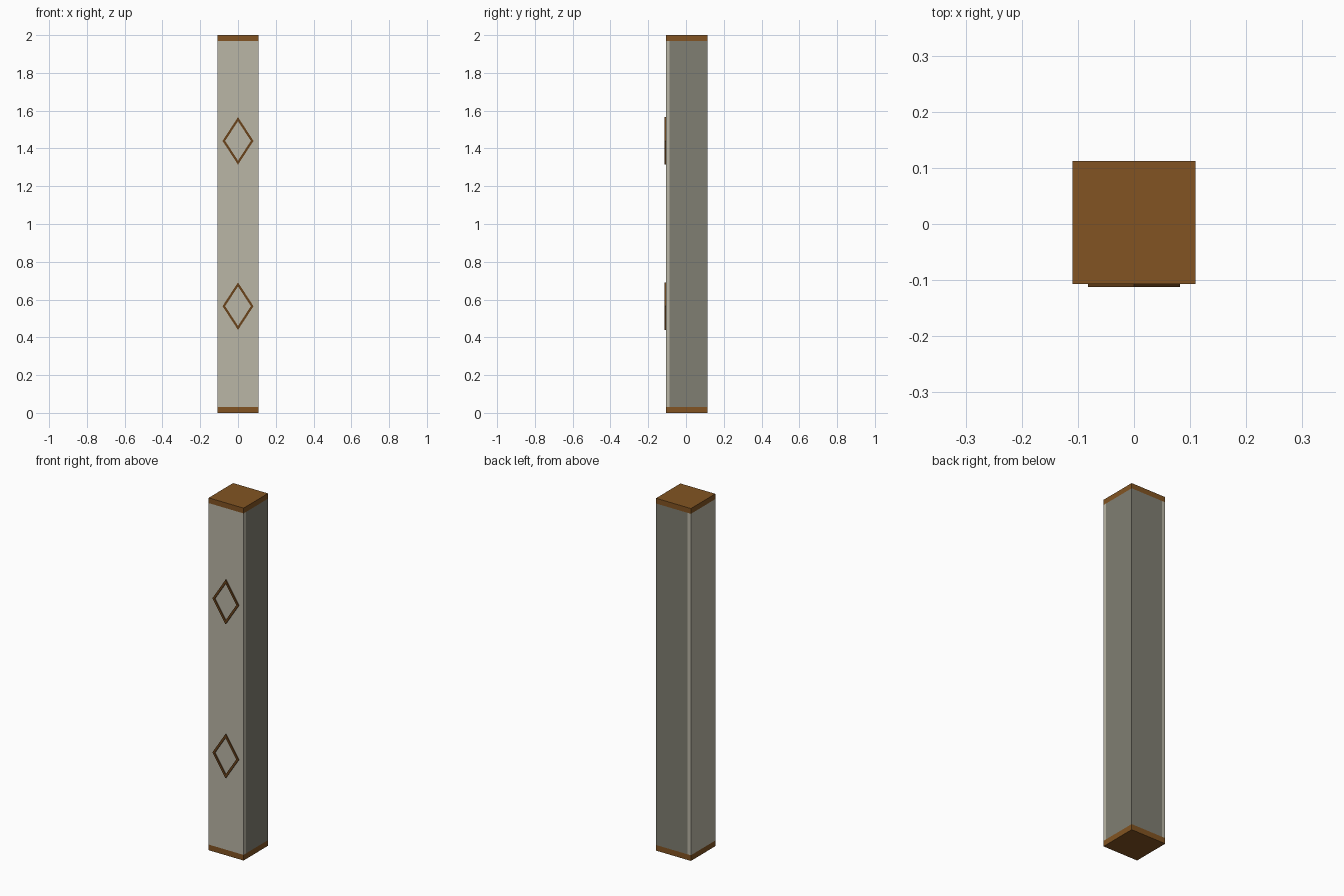
import bpy, bmesh

if "Cube" in bpy.data.objects:
    bpy.data.objects.remove(bpy.data.objects["Cube"])


def material(name, rgb):
    m = bpy.data.materials.new(name)
    lin = [(c / 255 / 12.92) if c / 255 <= 0.04045 else ((c / 255 + 0.055) / 1.055) ** 2.4 for c in rgb]
    m.diffuse_color = (*lin, 1)
    m.use_nodes = True
    m.node_tree.nodes["Principled BSDF"].inputs["Base Color"].default_value = m.diffuse_color
    return m


PALE = material("pale stone", (186, 182, 166))
GREY = material("grey stone", (128, 126, 114))
BROWN = material("brown wood", (130, 84, 34))
DARK = material("dark brown trim", (106, 67, 27))

W = 0.1095                   # half width in x
Y0, Y1 = -0.1065, 0.1125     # front and back of the post
T = 0.02                     # thickness of the pale facing
Z0, Z1 = 0.032, 1.97         # post between the caps


def prism(name, outline, lo, hi, mat, axis="z"):
    """Extrude a 2D outline along z, or along y for an x-z outline."""
    bm = bmesh.new()
    place = (lambda p, t: (p[0], p[1], t)) if axis == "z" else (lambda p, t: (p[0], t, p[1]))
    a = [bm.verts.new(place(p, lo)) for p in outline]
    b = [bm.verts.new(place(p, hi)) for p in outline]
    n = len(outline)
    bm.faces.new(a)
    bm.faces.new(b)
    for i in range(n):
        j = (i + 1) % n
        bm.faces.new((a[i], a[j], b[j], b[i]))
    return finish(name, bm, mat)


def finish(name, bm, mat):
    bmesh.ops.recalc_face_normals(bm, faces=bm.faces)
    me = bpy.data.meshes.new(name)
    bm.to_mesh(me)
    bm.free()
    me.materials.append(mat)
    ob = bpy.data.objects.new(name, me)
    bpy.context.collection.objects.link(ob)
    return ob


def rect(x0, x1, y0, y1):
    return [(x0, y0), (x1, y0), (x1, y1), (x0, y1)]


# Pale L-shaped facing on the front and left, grey core behind it
prism("pale_facing", [(-W, Y0), (W, Y0), (W, Y0 + T), (-W + T, Y0 + T),
                      (-W + T, Y1), (-W, Y1)], Z0, Z1, PALE)
prism("grey_core", rect(-W + T, W, Y0 + T, Y1), Z0, Z1, GREY)

# Wooden caps
prism("bottom_cap", rect(-W, W, Y0, Y1), 0, Z0, BROWN)
prism("top_cap", rect(-W, W, Y0, Y1), Z1, 2, BROWN)


# Raised diamond frames on the front
def diamond(name, zc, w=0.082, h=0.126, k=0.83):
    bm = bmesh.new()
    rings = []
    for s, y in ((1, -0.1125), (k, -0.1125), (k, Y0), (1, Y0)):
        rings.append([bm.verts.new((x * w * s, y, zc + z * h * s))
                      for x, z in ((0, 1), (1, 0), (0, -1), (-1, 0))])
    for r in range(4):
        a, b = rings[r], rings[(r + 1) % 4]
        for i in range(4):
            j = (i + 1) % 4
            bm.faces.new((a[i], a[j], b[j], b[i]))
    finish(name, bm, DARK)


for name, z in (("lower_diamond", 0.565), ("upper_diamond", 1.44)):
    diamond(name, z)
